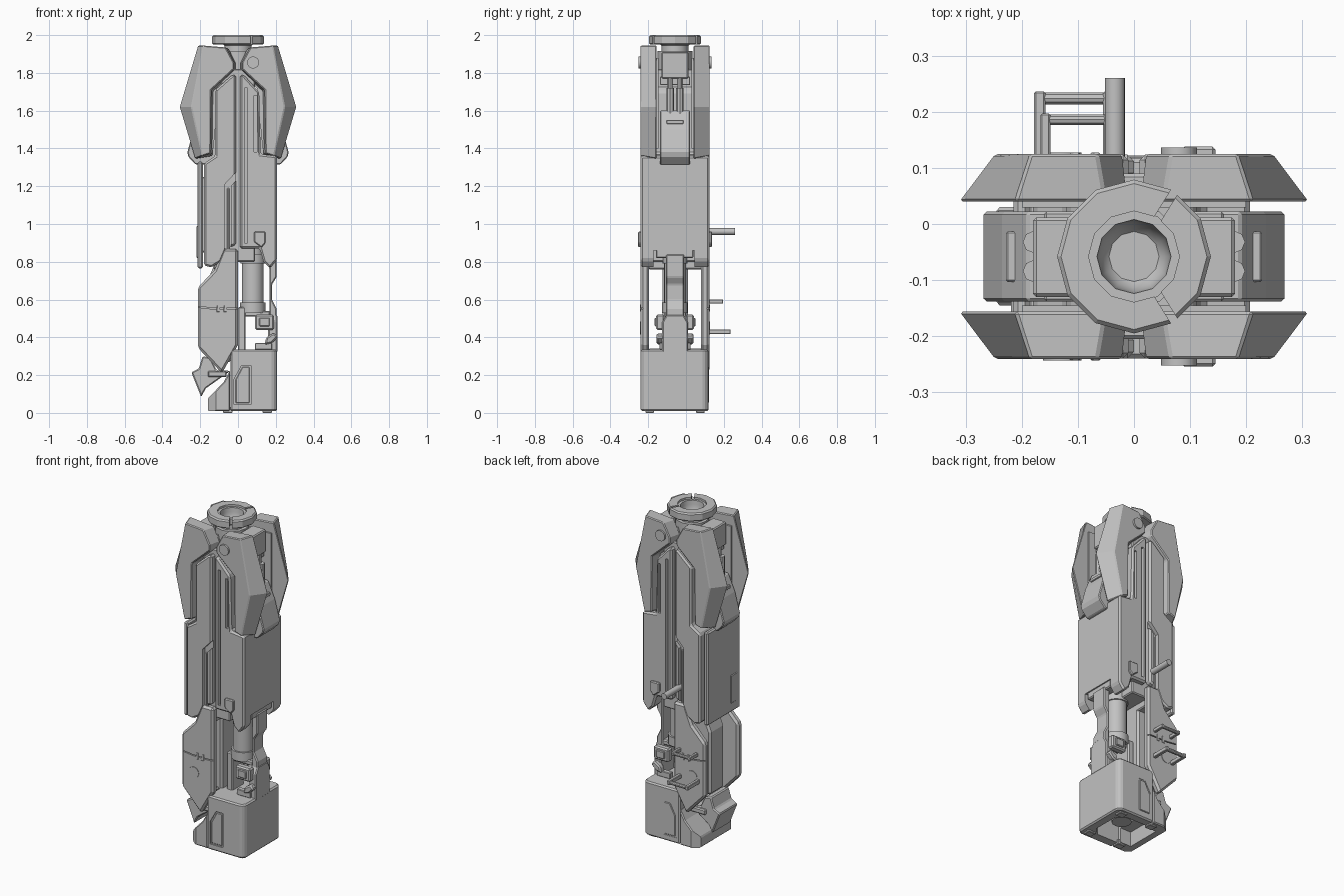
import bpy, bmesh, math
from mathutils import Matrix, Vector

if "Cube" in bpy.data.objects:
    bpy.data.objects.remove(bpy.data.objects["Cube"])

C = -0.058  # depth of the body's mid plane

grey = bpy.data.materials.new("metal_grey")
grey.diffuse_color = (0.54, 0.54, 0.54, 1)
grey.use_nodes = True
grey.node_tree.nodes["Principled BSDF"].inputs["Base Color"].default_value = grey.diffuse_color


def finish(name, bm, bevel=0.0, smooth=False):
    bmesh.ops.recalc_face_normals(bm, faces=bm.faces[:])
    me = bpy.data.meshes.new(name)
    bm.to_mesh(me)
    bm.free()
    me.materials.append(grey)
    ob = bpy.data.objects.new(name, me)
    bpy.context.collection.objects.link(ob)
    if bevel:
        m = ob.modifiers.new("bevel", 'BEVEL')
        m.width, m.segments, m.limit_method = bevel, 1, 'ANGLE'
    if smooth:
        bpy.ops.object.select_all(action='DESELECT')
        ob.select_set(True)
        bpy.context.view_layer.objects.active = ob
        bpy.ops.object.shade_smooth_by_angle(angle=math.radians(35))
    return ob


def loft(name, a, ya, b, yb, bevel=0.008, axis='y'):
    """Solid between outline a and outline b, stacked along the axis."""
    put = {'y': lambda p, d: (p[0], d, p[1]),
           'x': lambda p, d: (d, p[0], p[1]),
           'z': lambda p, d: (p[0], p[1], d)}[axis]
    bm = bmesh.new()
    va = [bm.verts.new(put(p, ya)) for p in a]
    vb = [bm.verts.new(put(p, yb)) for p in b]
    bm.faces.new(va)
    bm.faces.new(vb[::-1])
    for i in range(len(a)):
        j = (i + 1) % len(a)
        bm.faces.new((va[i], vb[i], vb[j], va[j]))
    return finish(name, bm, bevel)


def prism(name, pts, d0, d1, bevel=0.008, axis='y'):
    return loft(name, pts, d0, pts, d1, bevel, axis)


def pair(name, pts, y0, y1, bevel=0.008):
    """Same plate on the front and the back."""
    return [prism(name + "_front", pts, y0, y1, bevel),
            prism(name + "_back", pts, 2 * C - y0, 2 * C - y1, bevel)]


def rect(x0, x1, z0, z1):
    return [(x0, z0), (x1, z0), (x1, z1), (x0, z1)]


def box(name, x0, x1, y0, y1, z0, z1, bevel=0.006):
    return prism(name, rect(x0, x1, z0, z1), y0, y1, bevel)


def rod(name, p, q, r, n=12):
    p, q = Vector(p), Vector(q)
    d = q - p
    bm = bmesh.new()
    m = Matrix.Translation((p + q) / 2) @ d.to_track_quat('Z', 'Y').to_matrix().to_4x4()
    bmesh.ops.create_cone(bm, cap_ends=True, segments=n, radius1=r, radius2=r,
                          depth=d.length, matrix=m)
    return finish(name, bm, 0, n > 8)


def lathe(name, prof, n=12, closed=False, smooth=False):
    bm = bmesh.new()
    vs = [bm.verts.new((r, C, z)) for r, z in prof]
    es = [bm.edges.new(e) for e in zip(vs, vs[1:])]
    if closed:
        es.append(bm.edges.new((vs[-1], vs[0])))
    bmesh.ops.spin(bm, geom=vs + es, cent=(0, C, 0), axis=(0, 0, 1),
                   angle=math.tau, steps=n, use_duplicate=False)
    bmesh.ops.remove_doubles(bm, verts=bm.verts[:], dist=1e-5)
    return finish(name, bm, 0, smooth)


def cut(ob, cutters):
    for c in cutters:
        m = ob.modifiers.new("cut", 'BOOLEAN')
        m.operation, m.object, m.solver = 'DIFFERENCE', c, 'EXACT'
    bpy.context.view_layer.update()
    dg = bpy.context.evaluated_depsgraph_get()
    me = bpy.data.meshes.new_from_object(ob.evaluated_get(dg))
    ob.modifiers.clear()
    ob.data = me
    for c in cutters:
        bpy.data.objects.remove(c)


def flip(pts):
    return [(-x, z) for x, z in pts]


# muzzle ring with two slots, neck and bowl-shaped bore
ring = lathe("muzzle_ring", [(.081, 1.95), (.131, 1.95), (.137, 1.956), (.137, 1.992),
                             (.130, 2.0), (.081, 2.0)], 12, True)
slots = []
for a in (58, -58):
    s = box("slot_cutter", 0.07, 0.2, -0.007, 0.007, 1.9, 2.1, 0)
    s.matrix_world = Matrix.Translation((0, C, 0)) @ Matrix.Rotation(math.radians(a), 4, 'Z')
    slots.append(s)
cut(ring, slots)
lathe("bore_bowl", [(.0, 1.80), (.072, 1.80), (.072, 1.945), (.083, 1.955), (.083, 1.988), (.066, 1.988)] +
      [(.064 * math.cos(t * math.pi / 12), 1.965 - .07 * math.sin(t * math.pi / 12))
       for t in range(7)], 12, False, True)
rod("neck_base", (0, C, 1.78), (0, C, 1.915), .092, 12)

# inner core behind the centre seam
box("core", -0.09, 0.09, -0.205, 0.09, 0.80, 1.82)

# right body shell with grooves and side notch
right = [(.01, .87), (.115, .87), (.135, .80), (.17, .765), (.207, .81), (.207, 1.36),
         (.12, 1.37), (.112, 1.70), (.03, 1.79), (.01, 1.79)]
shell = prism("body_right", right, -0.24, 2 * C + 0.24, 0.010)
cut(shell, pair("groove", rect(.034, .05, .90, 1.72), -0.3, -0.215, 0) +
    pair("groove_wide", rect(.085, .1, 1.38, 1.68), -0.3, -0.222, 0) +
    [box("notch", .1, .3, -0.172, 0.045, .6, .86, 0)])

# left body shell with a stepped groove, and the outer side slab
left = [(-.01, .89), (-.06, .87), (-.09, .80), (-.14, .77), (-.18, .78), (-.18, 1.32),
        (-.12, 1.36), (-.12, 1.71), (-.03, 1.79), (-.01, 1.79)]
shell = prism("body_left", left, -0.24, 2 * C + 0.24, 0.012)
cut(shell, pair("groove", [(-.07, .80), (-.038, .80), (-.038, 1.2), (-.005, 1.235),
                           (-.005, 1.28), (-.07, 1.21)], -0.3, -0.218, 0))
pair("groove_rib", rect(-.058, -.044, .86, 1.19), -0.228, -0.2, 0.004)
box("side_slab", -.215, -.186, -0.215, 0.098, .765, 1.33, 0.008)
box("slab_link", -.19, -.17, -0.16, 0.04, .85, 1.25)
box("slab_panel", -.219, -.205, -0.18, -0.12, .82, .99, 0.004)

# four upper armour wings
inner = [(.012, 1.85), (.05, 1.93), (.212, 1.945), (.311, 1.62), (.228, 1.345),
         (.135, 1.36), (.13, 1.70), (.012, 1.81)]
outer = [(.022, 1.855), (.065, 1.935), (.185, 1.945), (.247, 1.62), (.19, 1.36),
         (.145, 1.375), (.142, 1.71), (.022, 1.82)]
for side, f in (("right", lambda p: p), ("left", flip)):
    for face, g in (("front", lambda y: y), ("back", lambda y: 2 * C - y)):
        loft(f"wing_{face}_{side}", f(inner), g(-0.156), f(outer), g(-0.241), 0.005)
        prism(f"wing_root_{face}_{side}", f([(.008, 1.80), (.10, 1.72), (.13, 1.4), (.2, 1.4),
              (.2, 1.88), (.03, 1.88)]), g(-0.145), g(-0.175), 0)

# side brackets, upper blocks and pistons between the wings
for side, f, s in (("right", lambda p: p, 1), ("left", flip, -1)):
    prism(f"bracket_{side}", f([(.10, 1.60), (.19, 1.60), (.235, 1.5), (.268, 1.38),
          (.262, 1.355), (.225, 1.315), (.10, 1.315)]), -0.138, 0.022, 0.005)
    prism(f"bracket_lip_{side}", f(rect(.18, .228, 1.53, 1.55)), C - .045, C + .045, 0.003)
    prism(f"upper_block_{side}", f(rect(.09, .18, 1.77, 1.91)), -0.13, 0.012, 0.006)
    prism(f"block_foot_{side}", f(rect(.09, .16, 1.735, 1.78)), -0.138, 0.022, 0.004)
    for i, y in enumerate((C - .026, C + .026)):
        rod(f"piston_{side}_{i}", (s * .178, y, 1.50), (s * .178, y, 1.72), 0.02, 8)
        rod(f"piston_rod_{side}_{i}", (s * .165, y, 1.68), (s * .165, y, 1.80), 0.013, 8)

# round bolts on the wings and grip, small shield badges on the right shell
for face, g in (("front", lambda y: y), ("back", lambda y: 2 * C - y)):
    rod(f"wing_bolt_{face}", (.08, g(-0.235), 1.855), (.08, g(-0.252), 1.855), 0.032, 16)
    prism(f"badge_{face}", [(.085, .96), (.145, .96), (.145, .90), (.125, .875), (.085, .905)],
          g(-0.235), g(-0.254), 0.005)
    rod(f"grip_bolt_{face}", (-.128, g(-0.235), .45), (-.128, g(-0.243), .45), 0.034, 16)

# lower left side plates, each split by a thin slanted seam
plates = pair("grip_plate", [(-.08, .868), (0, .868), (0, .36), (-.085, .21), (-.212, .345),
                             (-.212, .665), (-.125, .755)], -0.24, -0.195, 0.012)
for p in plates:
    cut(p, pair("seam", [(-.3, .575), (-.13, .555), (0.1, .555), (.1, .549), (-.13, .549),
                         (-.3, .569)], -0.3, -0.228, 0))
for i, x in enumerate((-.115, -.078)):
    pair(f"grip_rib_{i}", [(x, .535), (x + .018, .535), (x + .018, .575), (x + .006, .575)],
         -0.243, -0.235, 0.002)
prism("grip_core", [(-.17, .68), (-.11, .82), (-.02, .82), (-.02, .30), (-.17, .30)],
      -0.125, 0.01, 0.012)
box("grip_bridge_top", -.13, -.02, -0.2, 0.085, .76, .86)
box("grip_bridge_low", -.11, -.04, -0.2, 0.085, .27, .34)

# cylinder, collar and right column
rod("cylinder", (.078, C, .58), (.078, C, .88), 0.058, 20)
rod("cylinder_collar", (.078, C, .53), (.078, C, .585), 0.068, 20)
rod("cylinder_cap", (.078, C, .79), (.078, C, .84), 0.066, 20)
prism("right_column", [(.168, .33), (.205, .33), (.205, .55), (.18, .60), (.18, .68), (.205, .72),
                       (.205, .84), (.165, .84)], C - .048, C + .048, 0.006)
prism("column_foot", [(C - .068, .32), (C + .068, .32), (C + .068, .48), (C + .045, .52),
                      (C - .045, .52), (C - .068, .48)], .16, .208, 0.006, 'x')
box("column_head", .14, .2, -0.16, 0.04, .82, .865)
box("centre_strut", 0.0, .04, -0.11, 0, .30, .56)
box("collar_shelf", 0.0, .17, -0.1, -0.016, .51, .54)

# clasps in front of and behind the column
pair("clasp", rect(.09, .19, .44, .52), -0.158, -0.115)
pair("clasp_window", rect(.112, .168, .458, .503), -0.166, -0.15, 0.004)
pair("clasp_hook", [(.14, .36), (.18, .37), (.21, .40), (.19, .425), (.15, .40)], -0.155, -0.115)
pair("strut_pin", rect(.09, .18, .335, .37), -0.14, -0.11, 0.003)

# hollow bottom cap with a chamfered cavity
cap_outline = [(-.04, -.24), (.185, -.24), (.207, -.218), (.207, .096), (.185, .118), (-.04, .118)]
cap = prism("bottom_cap", cap_outline, .01, .335, 0.008, 'z')
cavity = [(-.2, -.18), (.11, -.18), (.155, -.135), (.155, .019), (.11, .064), (-.2, .064)]
cut(cap, [prism("cap_cavity", cavity, -.1, .24, 0, 'z')] +
    pair("cap_panel", [(-.02, .045), (.068, .045), (.068, .252), (.02, .252), (-.02, .18)],
         -0.3, -0.232, 0))
pair("cap_inlay", [(-.012, .053), (.06, .053), (.06, .244), (.024, .244), (-.012, .176)],
     -0.238, -0.225, 0.003)
side = prism("cap_left", [(-.16, .01), (-.042, .01), (-.042, .225), (-.075, .165), (-.16, .075)],
             -0.235, 0.119, 0.006)
corners = [prism("corner", [(-.2, y), (-.085, y), (-.2, C + (y - C) * .55)], -.1, .4, 0, 'z')
           for y in (-.26, 2 * C + .26)]
cut(side, [box("side_cavity", -.115, 0, -.165, .05, -.1, .1, 0)] + corners)
rod("cap_socket", (.04, C, .06), (.04, C, .26), 0.055, 16)
for i, x in enumerate((-.08, .13)):
    pair(f"foot_{i}", rect(x, x + .05, 0, .03), -0.215, -0.17, 0.003)

# latch piece on the lower left
prism("latch", [(-.247, .215), (-.208, .235), (-.187, .30), (-.145, .292), (-.115, .228),
                (-.04, .222), (-.17, .13), (-.195, .085)], -0.145, 0.03, 0.006)
box("latch_pin", -.16, -.06, -0.16, 0.045, .19, .222)

# back bar and two small handles
rod("back_bar", (-.034, .10, .96), (-.034, .26, .96), 0.018, 16)
for name, z, y, x, r in (("upper_handle", .59, .186, -.158, .011), ("lower_handle", .43, .224, -.168, .0125)):
    rod(name + "_bar", (x, y, z), (-.045, y, z), r * .9, 10)
    for i, px in enumerate((x, -.045)):
        box(f"{name}_post_{i}", px - r * .8, px + r * .8, .09, y + r, z - r, z + r, 0.003)
